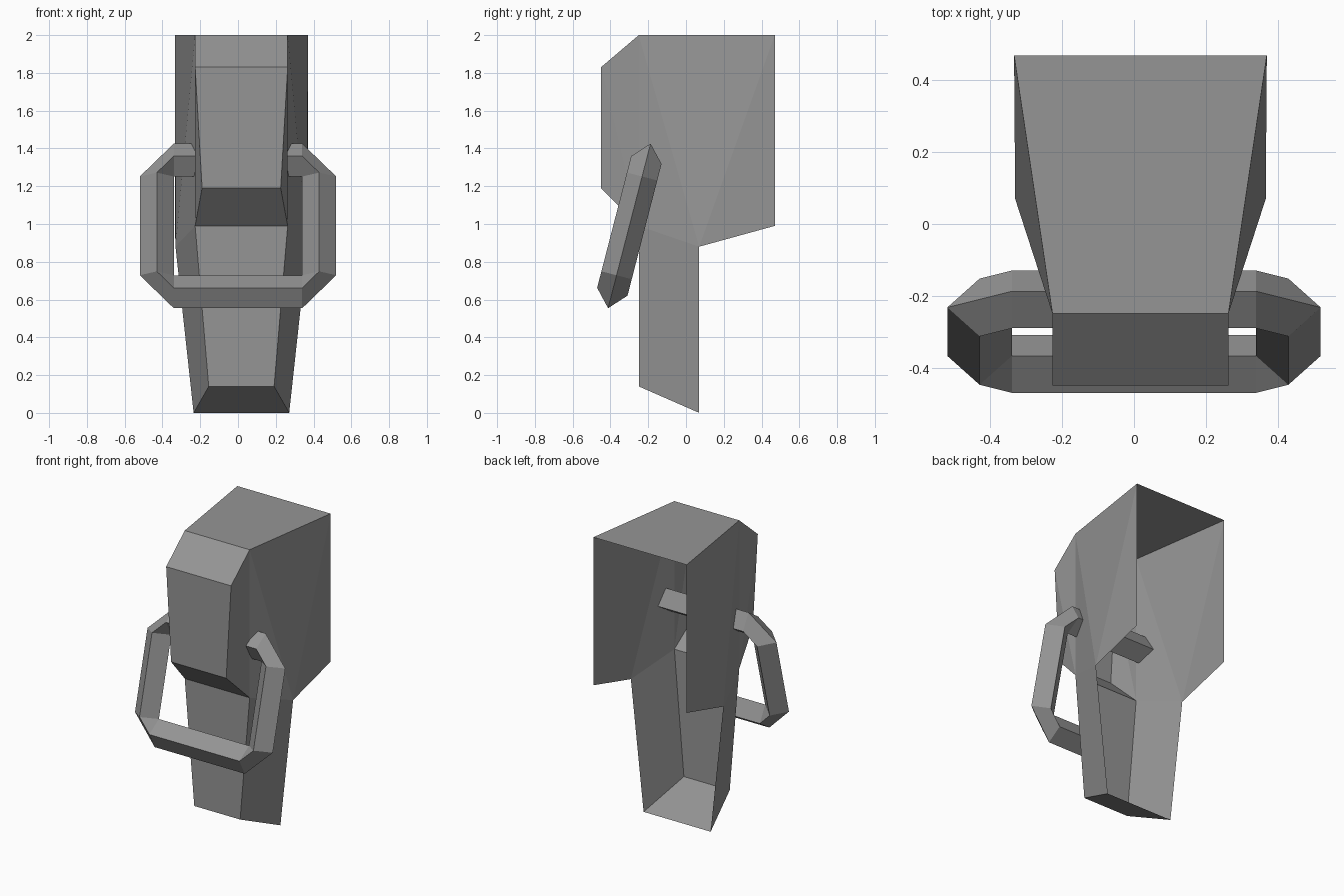
import bpy, bmesh
from mathutils import Vector

cube = bpy.data.objects.get("Cube")
if cube:
    bpy.data.objects.remove(cube, do_unlink=True)

grey = bpy.data.materials.new("plain_grey")
grey.use_nodes = True
colour = (0.3, 0.3, 0.3, 1)
grey.diffuse_color = colour
grey.node_tree.nodes["Principled BSDF"].inputs["Base Color"].default_value = colour


def finish(bm, name):
    mesh = bpy.data.meshes.new(name)
    bm.to_mesh(mesh)
    bm.free()
    mesh.materials.append(grey)
    obj = bpy.data.objects.new(name, mesh)
    bpy.context.collection.objects.link(obj)
    return obj


# Hollow shell, open at the back: side outline as (half width, y, z)
MIDDLE = 0.018
outline = {
    "top_back": (0.352, 0.47, 2.0),
    "top_front": (0.245, -0.25, 2.0),
    "brow": (0.245, -0.45, 1.83),
    "chin": (0.208, -0.45, 1.19),
    "neck": (0.245, -0.25, 0.99),
    "toe": (0.173, -0.25, 0.14),
    "heel": (0.253, 0.07, 0.0),
    "hip": (0.349, 0.07, 0.88),
    "rear_low": (0.352, 0.47, 0.99),
}
bm = bmesh.new()
sides = [{key: bm.verts.new((MIDDLE + s * w, y, z))
          for key, (w, y, z) in outline.items()} for s in (-1, 1)]
right, left = sides

# Front strip running from the top edge down to the heel
strip = ["top_back", "top_front", "brow", "chin", "neck", "toe", "heel"]
for a, b in zip(strip, strip[1:]):
    bm.faces.new((right[a], right[b], left[b], left[a]))

# Folded side panels
panels = [
    ("brow", "chin", "neck"), ("top_front", "brow", "neck"),
    ("top_front", "neck", "hip"), ("top_front", "hip", "top_back"),
    ("top_back", "hip", "rear_low"), ("neck", "toe", "heel", "hip"),
]
for panel in panels:
    bm.faces.new([left[k] for k in panel])
    bm.faces.new([right[k] for k in reversed(panel)])
bmesh.ops.recalc_face_normals(bm, faces=bm.faces)
top = max(bm.faces, key=lambda f: f.calc_center_median().z)
if top.normal.z < 0:
    bmesh.ops.reverse_faces(bm, faces=bm.faces)
finish(bm, "shell")

# Tilted ring handle with a diamond section and chamfered corners
across = Vector((1, 0, 0))
along = Vector((0, 0.25, 0.968)).normalized()
normal = across.cross(along)
centre = Vector((0, -0.30, 0.99))
HALF_X, HALF_L, R = 0.34, 0.27, 0.09

bm = bmesh.new()
stations = []
for sx, sl, order in ((1, 1, 1), (-1, 1, -1), (-1, -1, 1), (1, -1, -1)):
    corner = centre + across * sx * HALF_X + along * sl * HALF_L
    for out in (across * sx, along * sl)[::order]:
        points = (corner, corner + out * R + normal * 0.083,
                  corner + out * 2 * R, corner + out * R - normal * 0.083)
        stations.append([bm.verts.new(p) for p in points])
for i, ring in enumerate(stations):
    following = stations[(i + 1) % len(stations)]
    for j in range(4):
        k = (j + 1) % 4
        bm.faces.new((ring[j], ring[k], following[k], following[j]))
bmesh.ops.remove_doubles(bm, verts=bm.verts, dist=0.0001)
bmesh.ops.recalc_face_normals(bm, faces=bm.faces)
finish(bm, "ring_handle")
